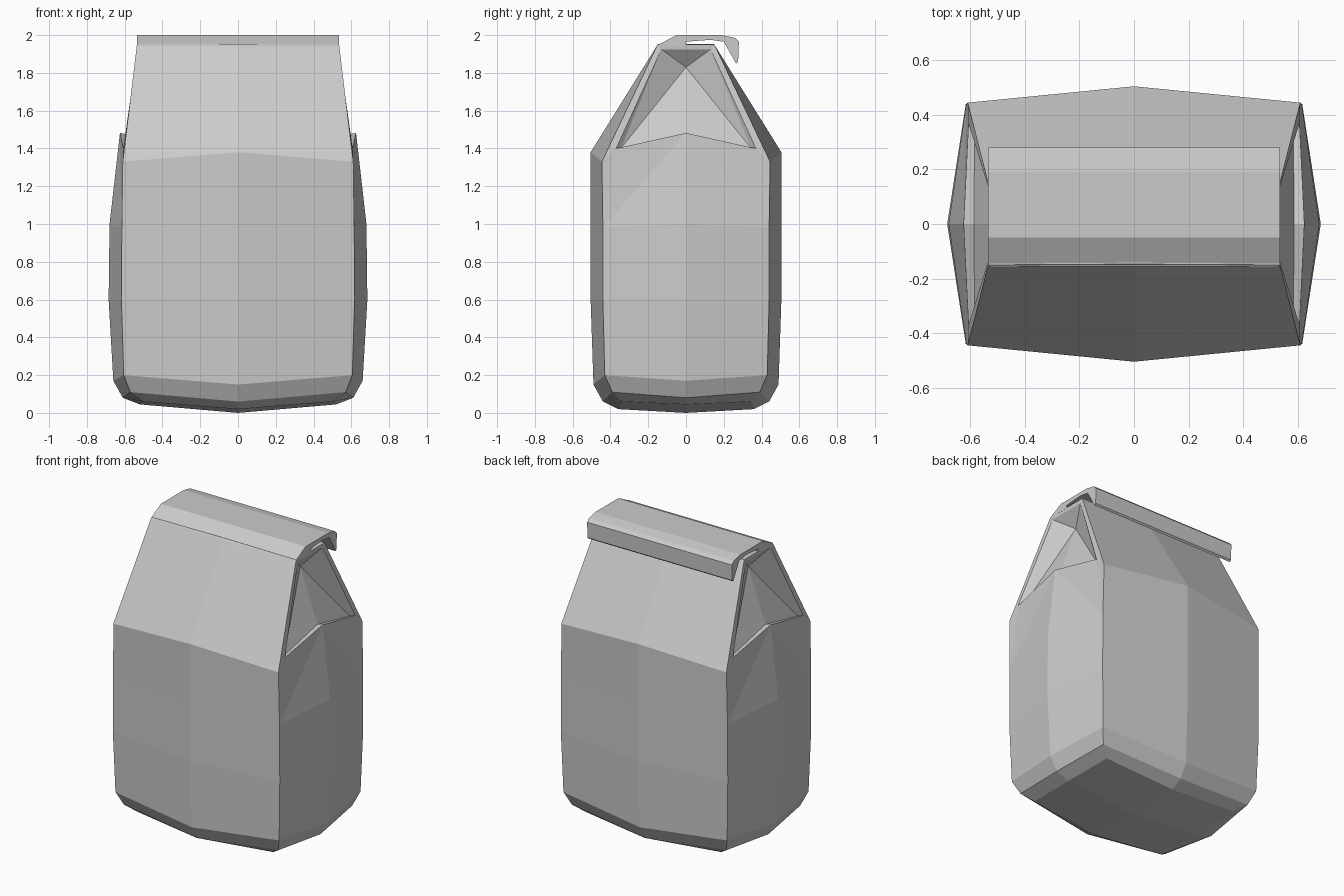
import bpy, bmesh

if "Cube" in bpy.data.objects:
    bpy.data.objects.remove(bpy.data.objects["Cube"])


def finish(name, bm):
    bmesh.ops.remove_doubles(bm, verts=bm.verts, dist=0.0005)
    bmesh.ops.recalc_face_normals(bm, faces=bm.faces)
    mesh = bpy.data.meshes.new(name)
    bm.to_mesh(mesh)
    bm.free()
    obj = bpy.data.objects.new(name, mesh)
    bpy.context.collection.objects.link(obj)
    return obj


# Bag body: one quarter is described, then repeated in all four quadrants
# each ring: corner point, side middle (y = 0), front/back middle (x = 0)
rings = [
    ((0.50, 0.34, 0.06), (0.52, 0, 0.045), (0, 0.36, 0.02)),
    ((0.57, 0.39, 0.11), (0.61, 0, 0.08), (0, 0.44, 0.06)),
    ((0.605, 0.43, 0.20), (0.66, 0, 0.17), (0, 0.49, 0.15)),
    ((0.617, 0.44, 0.60), (0.685, 0, 0.60), (0, 0.505, 0.60)),
    ((0.615, 0.44, 0.98), (0.68, 0, 1.0), (0, 0.505, 0.98)),
]
shoulder, shoulder_mid = (0.61, 0.445, 1.33), (0, 0.505, 1.38)
top, top_mid = (0.535, 0.15, 1.95), (0, 0.147, 1.952)
rim_low, rim_top = (0.607, 0.37, 1.40), (0.533, 0.13, 1.925)
lip_out, lip_in = (0.625, 0, 1.482), (0.587, 0, 1.475)
lip_low = (0.585, 0.345, 1.40)
gusset = (0.46, 0, 1.83)

polys = [[(0, 0, 0), rings[0][1], rings[0][0]],
         [(0, 0, 0), rings[0][0], rings[0][2]]]
for (c0, s0, f0), (c1, s1, f1) in zip(rings, rings[1:]):
    polys += [[c0, s0, s1, c1], [c0, f0, f1, c1]]
c, s, f = rings[-1]
polys += [
    [f, c, shoulder, shoulder_mid],            # front and back walls
    [shoulder_mid, shoulder, top, top_mid],    # sloping panels
    [c, shoulder, rim_low], [c, rim_low, lip_out], [c, lip_out, s],
    [shoulder, top, rim_top, rim_low],         # panel edge
    [rim_low, lip_low, lip_in, lip_out],       # side lip
    [rim_low, rim_top, lip_low],
    [lip_low, rim_top, gusset],                # tucked-in gusset
    [lip_low, gusset, lip_in],
    [rim_top, (0.533, 0, 1.925), gusset],
    [top, (0.535, 0, 1.95), (0.533, 0, 1.925), rim_top],
    [top, (0.535, 0, 1.95), (0, 0, 1.952), top_mid],
]
bm = bmesh.new()
for sx in (1, -1):
    for sy in (1, -1):
        for p in polys:
            bm.faces.new([bm.verts.new((x * sx, y * sy, z)) for x, y, z in p])
finish("bag_body", bm)

# Folded-over top: a side profile (y, z) extruded along x
profile = [(-0.155, 1.945), (-0.05, 2.0), (0.19, 2.0), (0.26, 1.985),
           (0.28, 1.965), (0.276, 1.86), (0.265, 1.85), (0.20, 1.965),
           (0.13, 1.975), (0.0, 1.965), (0.0, 1.945)]
bm = bmesh.new()
face = bm.faces.new([bm.verts.new((-0.535, y, z)) for y, z in profile])
ext = bmesh.ops.extrude_face_region(bm, geom=[face], use_keep_orig=True)
verts = [g for g in ext["geom"] if isinstance(g, bmesh.types.BMVert)]
bmesh.ops.translate(bm, verts=verts, vec=(1.07, 0, 0))
finish("folded_top", bm)
